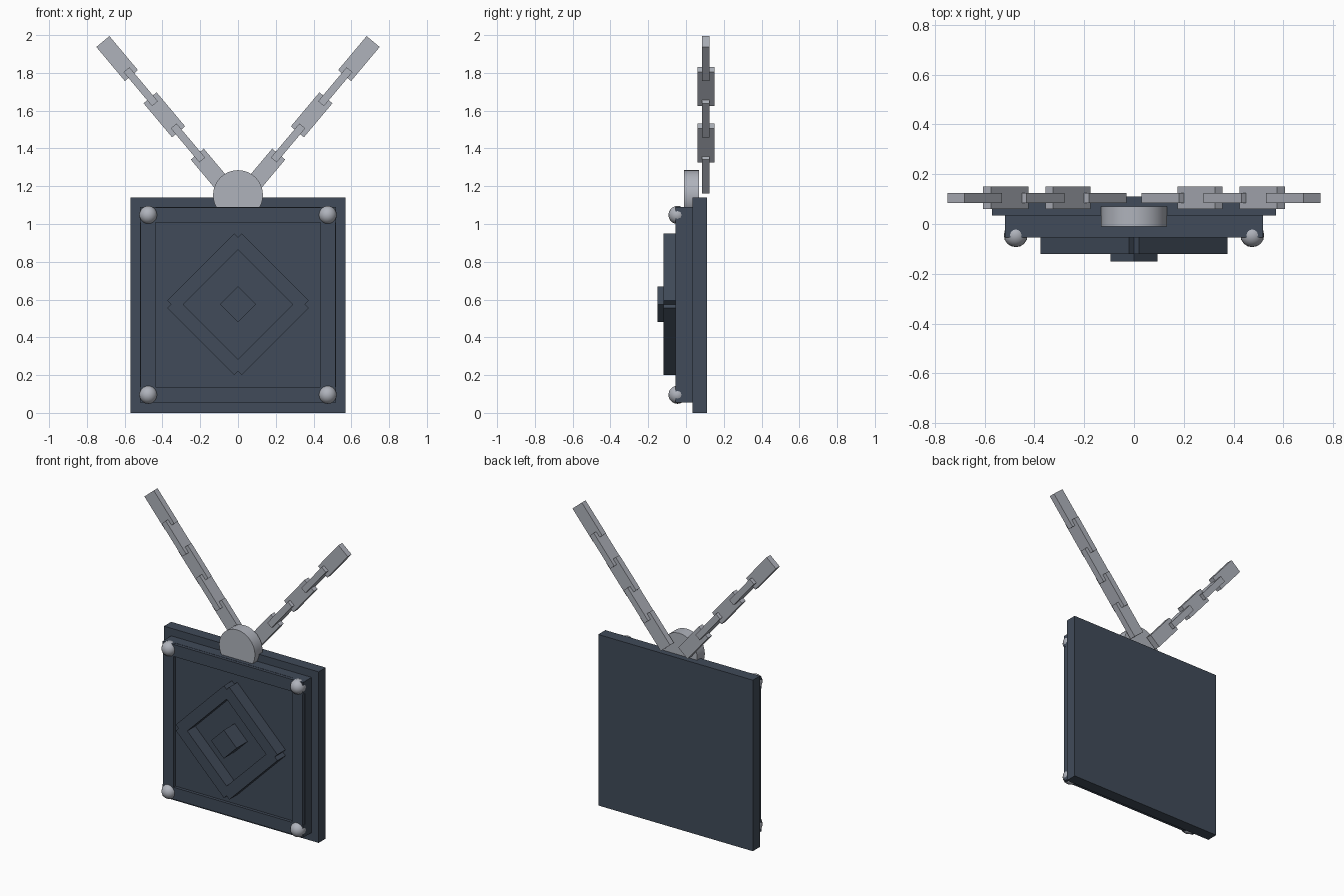
import bpy, math
from mathutils import Matrix, Vector

if "Cube" in bpy.data.objects:
    bpy.data.objects.remove(bpy.data.objects["Cube"])


def material(name, col):
    m = bpy.data.materials.new(name)
    m.diffuse_color = (*col, 1)
    m.use_nodes = True
    m.node_tree.nodes["Principled BSDF"].inputs["Base Color"].default_value = m.diffuse_color
    return m


slate = material("dark_slate", (0.052, 0.070, 0.100))
steel = material("light_steel", (0.43, 0.45, 0.50))


def finish(name, mat):
    ob = bpy.context.object
    ob.name = name
    ob.data.materials.append(mat)
    return ob


def box(name, mat, centre, size, tilt=0.0):
    """Box with its size baked in, turned about the y axis by tilt."""
    bpy.ops.mesh.primitive_cube_add(size=1)
    ob = finish(name, mat)
    ob.data.transform(Matrix.Diagonal((*size, 1)))
    ob.location = centre
    ob.rotation_euler = (0, tilt, 0)
    return ob


# Backing plate and raised front plate
MID = 0.572
box("back_plate", slate, (0, 0.0725, 0.57), (1.14, 0.075, 1.14))
box("front_plate", slate, (0, 0.0, MID), (1.035, 0.07, 1.035))

# Raised border bars
for s in (-1, 1):
    box("border_side", slate, (s * 0.476, -0.04, MID), (0.08, 0.03, 1.035))
    box("border_rail", slate, (0, -0.04, MID + s * 0.476), (1.035, 0.03, 0.08))

# Diamond frame of four bars with notched corners
CZ = 0.575
for i in range(4):
    a = math.radians(45 + 90 * i)
    c = 0.242
    box("diamond_bar", slate, (c * math.sin(a), -0.075, CZ + c * math.cos(a)),
        (0.502, 0.09, 0.074), a)

# Small centre diamond
box("centre_diamond", slate, (0, -0.09, CZ), (0.134, 0.12, 0.134), math.radians(45))

# Corner studs
for sx in (-1, 1):
    for sz in (-1, 1):
        bpy.ops.mesh.primitive_uv_sphere_add(
            segments=16, ring_count=10, radius=0.048,
            location=(sx * 0.475, -0.045, MID + sz * 0.476))
        finish("corner_stud", steel)
        bpy.ops.object.shade_smooth_by_angle(angle=math.radians(40))

# Round hanger
bpy.ops.mesh.primitive_cylinder_add(vertices=32, radius=0.132, depth=0.08,
                                    location=(0, 0.03, 1.153),
                                    rotation=(math.pi / 2, 0, 0))
finish("hanger_disc", steel)
bpy.ops.object.shade_smooth_by_angle(angle=math.radians(40))

# Two chains of alternating links
ang = math.radians(50)
for s in (-1, 1):
    for i in range(5):
        pos = (s * (0.14 + 0.125 * i), 0.105, 1.28 + 0.149 * i)
        size = (0.235, 0.04, 0.09) if i % 2 == 0 else (0.235, 0.09, 0.04)
        box("chain_link", steel, pos, size, -s * ang)
